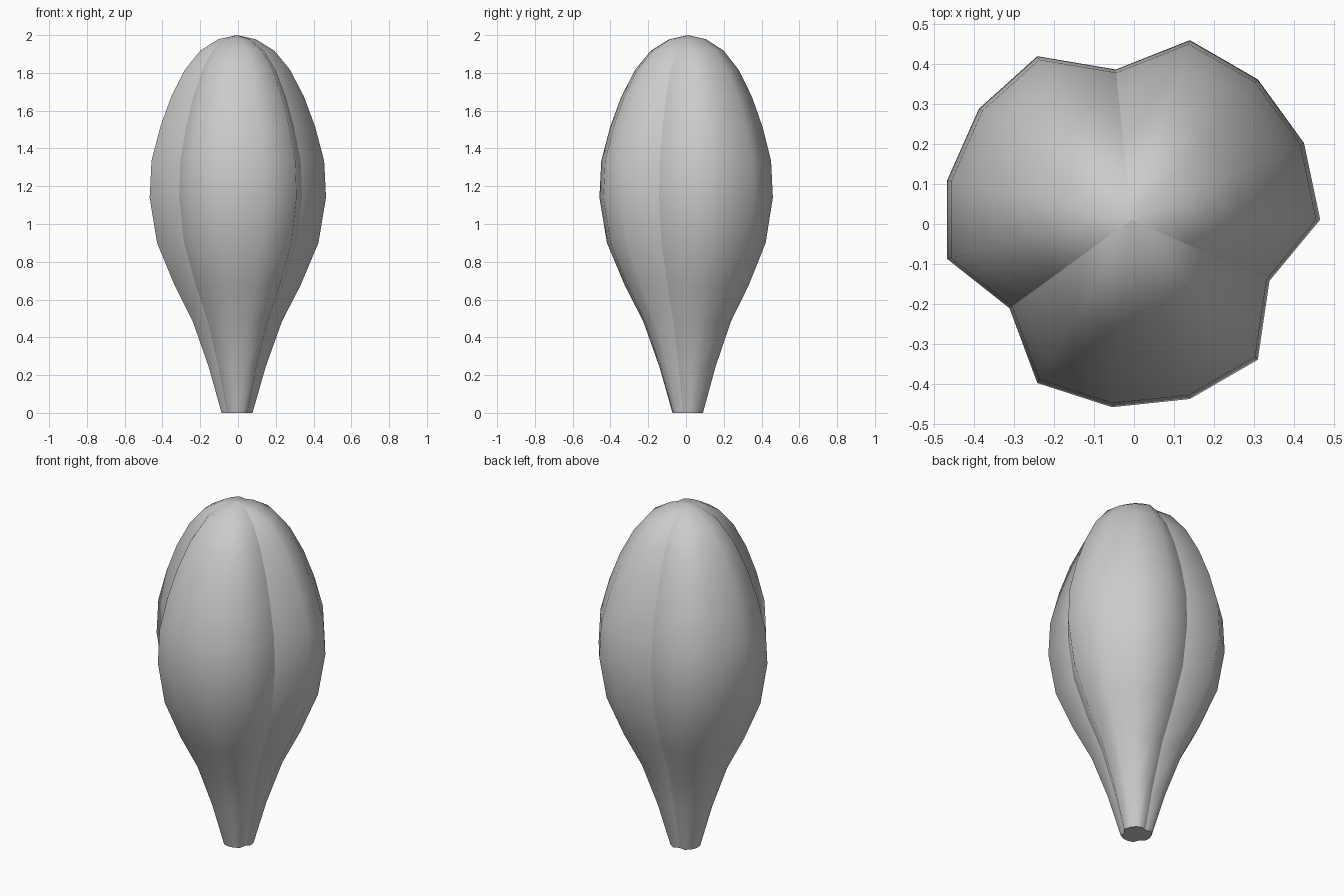
import bpy, bmesh
from math import sin, cos, tau

if "Cube" in bpy.data.objects:
    bpy.data.objects.remove(bpy.data.objects["Cube"])

# Radius and height of the closed bud, from stem end to tip
PROFILE = [(0.083, 0), (0.153, 0.245), (0.239, 0.485), (0.337, 0.675),
           (0.432, 0.90), (0.472, 1.14), (0.462, 1.335), (0.414, 1.516),
           (0.355, 1.675), (0.281, 1.817), (0.198, 1.918), (0.100, 1.978)]
SIDES = 15            # five steps for each of the three petals
GROOVE = 0.80         # depth of the seam between petals
CX, CY = -0.006, 0.011


def is_groove(k):
    return k % 5 == 4


bm = bmesh.new()

# Three-lobed rings
rings = []
for r, z in PROFILE:
    ring = []
    for k in range(SIDES):
        a = tau * k / SIDES
        rr = r * (GROOVE if is_groove(k) else 1)
        ring.append(bm.verts.new((CX + rr * cos(a), CY + rr * sin(a), z)))
    rings.append(ring)
tip = bm.verts.new((CX, CY, 2.0))

# Petal skin
for lo, hi in zip(rings, rings[1:]):
    for k in range(SIDES):
        n = (k + 1) % SIDES
        bm.faces.new((lo[k], lo[n], hi[n], hi[k]))
for k in range(SIDES):
    bm.faces.new((rings[-1][k], rings[-1][(k + 1) % SIDES], tip))

# Stem end
base = bm.faces.new(list(reversed(rings[0])))

# Smooth petals with sharp seams and a sharp base rim
for f in bm.faces:
    f.smooth = True
for e in base.edges:
    e.smooth = False
for k in filter(is_groove, range(SIDES)):
    column = [ring[k] for ring in rings] + [tip]
    for a, b in zip(column, column[1:]):
        bm.edges.get((a, b)).smooth = False

mesh = bpy.data.meshes.new("flower_bud")
bm.to_mesh(mesh)
bm.free()
bud = bpy.data.objects.new("flower_bud", mesh)
bpy.context.collection.objects.link(bud)
